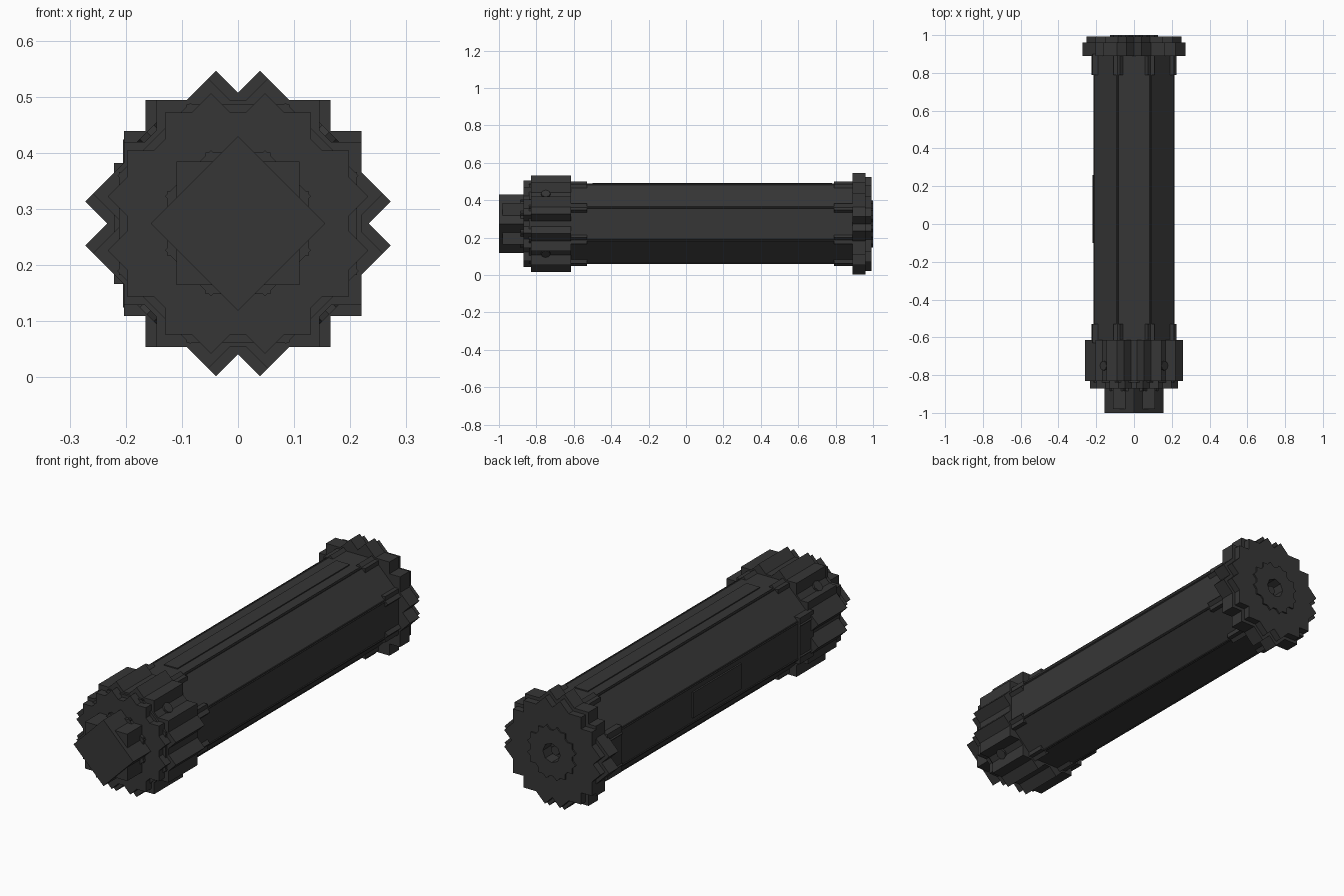
import bpy
from math import pi, sin, cos
from mathutils import Matrix, Vector
import bmesh

CZ = 0.274  # height of the long axis

cube = bpy.data.objects.get("Cube")
if cube:
    bpy.data.objects.remove(cube, do_unlink=True)

mat = bpy.data.materials.new("dark grey metal")
mat.use_nodes = True
colour = (0.037, 0.037, 0.037, 1)
mat.diffuse_color = colour
mat.node_tree.nodes["Principled BSDF"].inputs["Base Color"].default_value = colour


def finish(name, bm):
    bmesh.ops.recalc_face_normals(bm, faces=bm.faces)
    mesh = bpy.data.meshes.new(name)
    bm.to_mesh(mesh)
    bm.free()
    mesh.materials.append(mat)
    obj = bpy.data.objects.new(name, mesh)
    bpy.context.collection.objects.link(obj)
    return obj


def add_box(bm, x, y, z, turn=0):
    """Box between (min, max) pairs, z measured from the axis, turned about it."""
    size = Vector([p[1] - p[0] for p in (x, y, z)])
    mid = Vector([(p[0] + p[1]) / 2 for p in (x, y, z)])
    m = (Matrix.Translation((0, 0, CZ)) @ Matrix.Rotation(turn, 4, "Y")
         @ Matrix.Translation(mid) @ Matrix.Diagonal((*size, 1)))
    bmesh.ops.create_cube(bm, size=1, matrix=m)


def star(name, y0, y1, a, b, left=None):
    """Four crossed slabs at 45 degree steps; left sets the -x reach."""
    bm = bmesh.new()
    for k in range(4):
        low = -left if left and k == 0 else -a
        add_box(bm, (low, a), (y0, y1), (-b, b), k * pi / 4)
    return finish(name, bm)


def plate(name, x, y, z):
    bm = bmesh.new()
    add_box(bm, x, y, z)
    return finish(name, bm)


def cylinder(bm, radius, depth, matrix, sides=8):
    bmesh.ops.create_cone(bm, cap_ends=True, segments=sides, radius1=radius,
                          radius2=radius, depth=depth, matrix=matrix)


# Body tube and its collars
star("body_tube", -0.84, 0.90, 0.212, 0.092)
star("front_inner_collar", -0.63, -0.53, 0.212, 0.108, 0.221)
star("front_collar", -0.83, -0.615, 0.22, 0.145, 0.203)
star("front_cap", -0.87, -0.82, 0.198, 0.13)
star("rear_inner_collar", 0.79, 0.90, 0.212, 0.108, 0.221)
rear_parts = [
    star("rear_flange", 0.89, 0.96, 0.22, 0.165, 0.203),
    star("rear_cap", 0.955, 0.993, 0.205, 0.15),
    star("rear_hub", 0.985, 1.0, 0.108, 0.07),
]

# Front knob made of two crossed square blocks on a thin washer
star("knob_washer", -0.885, -0.865, 0.126, 0.058)
for name, y0, turn in (("knob_diamond", -1.0, pi / 4), ("knob_square", -0.98, 0)):
    bm = bmesh.new()
    add_box(bm, (-0.11, 0.11), (y0, -0.86), (-0.11, 0.11), turn)
    finish(name, bm)

# Raised strip on top and label plate on the side
plate("top_strip", (-0.035, 0.035), (-0.50, 0.78), (0.205, 0.217))
plate("side_plate", (-0.22, -0.205), (-0.10, 0.26), (-0.06, 0.06))

# Small screws on the diagonal faces of the front collar
bm = bmesh.new()
for k in range(4):
    t = pi / 4 + k * pi / 2
    m = (Matrix.Translation((0.222 * cos(t), -0.75, CZ + 0.222 * sin(t)))
         @ Matrix.Rotation(pi / 2 - t, 4, "Y"))
    cylinder(bm, 0.025, 0.016, m)
finish("collar_screws", bm)

# Socket in the rear end
bm = bmesh.new()
cylinder(bm, 0.045, 0.1, Matrix.Translation((0, 0.99, CZ)) @ Matrix.Rotation(pi / 2, 4, "X"))
cutter = finish("socket_cutter", bm)
cutter.hide_render = True
cutter.hide_set(True)
for part in rear_parts:
    mod = part.modifiers.new("socket", "BOOLEAN")
    mod.operation = "DIFFERENCE"
    mod.solver = "EXACT"
    mod.use_self = True
    mod.object = cutter
bm = bmesh.new()
cylinder(bm, 0.022, 0.035, Matrix.Translation((0, 0.955, CZ)) @ Matrix.Rotation(pi / 2, 4, "X"))
finish("socket_pin", bm)
